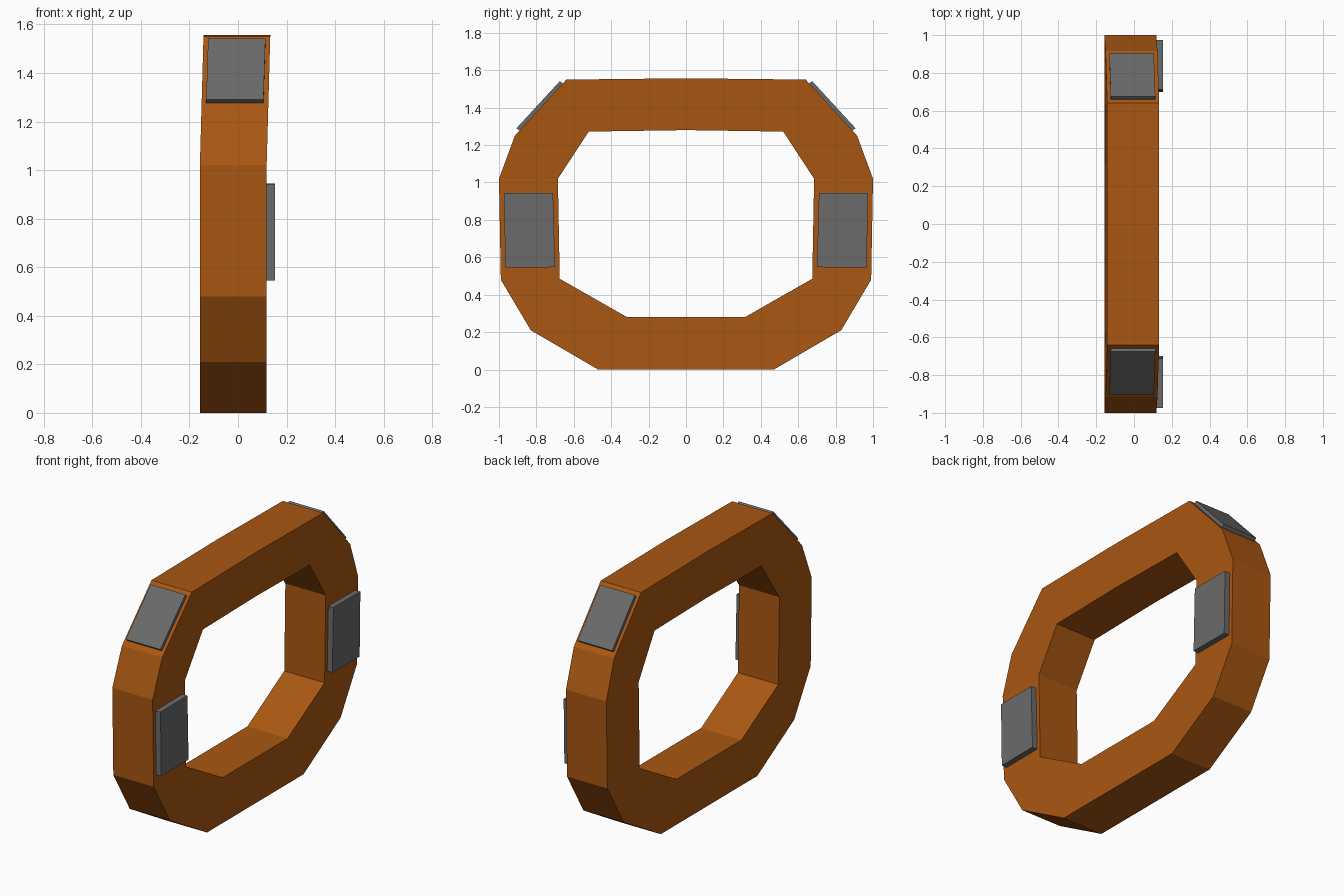
import bpy
import bmesh
from mathutils import Vector

if "Cube" in bpy.data.objects:
    bpy.data.objects.remove(bpy.data.objects["Cube"])


def material(name, rgb):
    m = bpy.data.materials.new(name)
    m.diffuse_color = (*rgb, 1)
    m.use_nodes = True
    m.node_tree.nodes["Principled BSDF"].inputs["Base Color"].default_value = m.diffuse_color
    return m


ORANGE = material("burnt orange", (0.40, 0.095, 0.006))
GREY = material("dark grey", (0.145, 0.145, 0.145))


def lean(z):
    # the top of the frame leans slightly towards +x
    return max(0.0, z - 1.02) / 0.535 * 0.015


def finish(bm, name, mat):
    bmesh.ops.recalc_face_normals(bm, faces=bm.faces)
    mesh = bpy.data.meshes.new(name)
    bm.to_mesh(mesh)
    bm.free()
    mesh.materials.append(mat)
    ob = bpy.data.objects.new(name, mesh)
    bpy.context.collection.objects.link(ob)
    return ob


# Ring frame: matching outer and inner half profiles (y, z), mirrored in y
outer = [(0.47, 0), (0.83, 0.21), (0.99, 0.48), (1.0, 1.02),
         (0.915, 1.25), (0.64, 1.55), (0, 1.557)]
inner = [(0.315, 0.28), (0.675, 0.485), (0.685, 1.02), (0.52, 1.272), (0, 1.28)]
X0, X1 = -0.157, 0.118


def loop(half):
    return half + [(-y, z) for y, z in reversed(half[:-1])]


bm = bmesh.new()
for x in (X0, X1):
    edges = []
    for half in (outer, inner):
        vs = [bm.verts.new((x + lean(z), y, z)) for y, z in loop(half)]
        edges += [bm.edges.new((vs[i - 1], vs[i])) for i in range(len(vs))]
    bmesh.ops.triangle_fill(bm, edges=edges, use_beauty=True)
bm.verts.ensure_lookup_table()
n_out, n_in = len(loop(outer)), len(loop(inner))
half_count = n_out + n_in
for start, n in ((0, n_out), (n_out, n_in)):
    for i in range(n):
        a, b = start + i, start + (i + 1) % n
        bm.faces.new([bm.verts[k] for k in (a, b, b + half_count, a + half_count)])
finish(bm, "ring_frame", ORANGE)


def plate(name, corners, offset):
    # four corners extruded by an offset vector
    bm = bmesh.new()
    lo = [bm.verts.new(c) for c in corners]
    hi = [bm.verts.new(Vector(c) + Vector(offset)) for c in corners]
    bm.faces.new(lo)
    bm.faces.new(hi)
    for i in range(4):
        bm.faces.new((lo[i - 1], lo[i], hi[i], hi[i - 1]))
    finish(bm, name, GREY)


for s, side in ((1, "back"), (-1, "front")):
    # Side plate on the +x face
    plate(side + "_side_plate",
          [(0.116, s * y, z) for y, z in
           ((0.70, 0.547), (0.966, 0.545), (0.973, 0.943), (0.711, 0.945))],
          (0.037, 0, 0))
    # Sloping plate on the upper corner
    plate(side + "_corner_plate",
          [(-0.131, s * 0.889, 1.275), (0.105, s * 0.889, 1.275),
           (0.113, s * 0.657, 1.527), (-0.123, s * 0.657, 1.527)],
          (0, s * 0.017, 0.0155))
